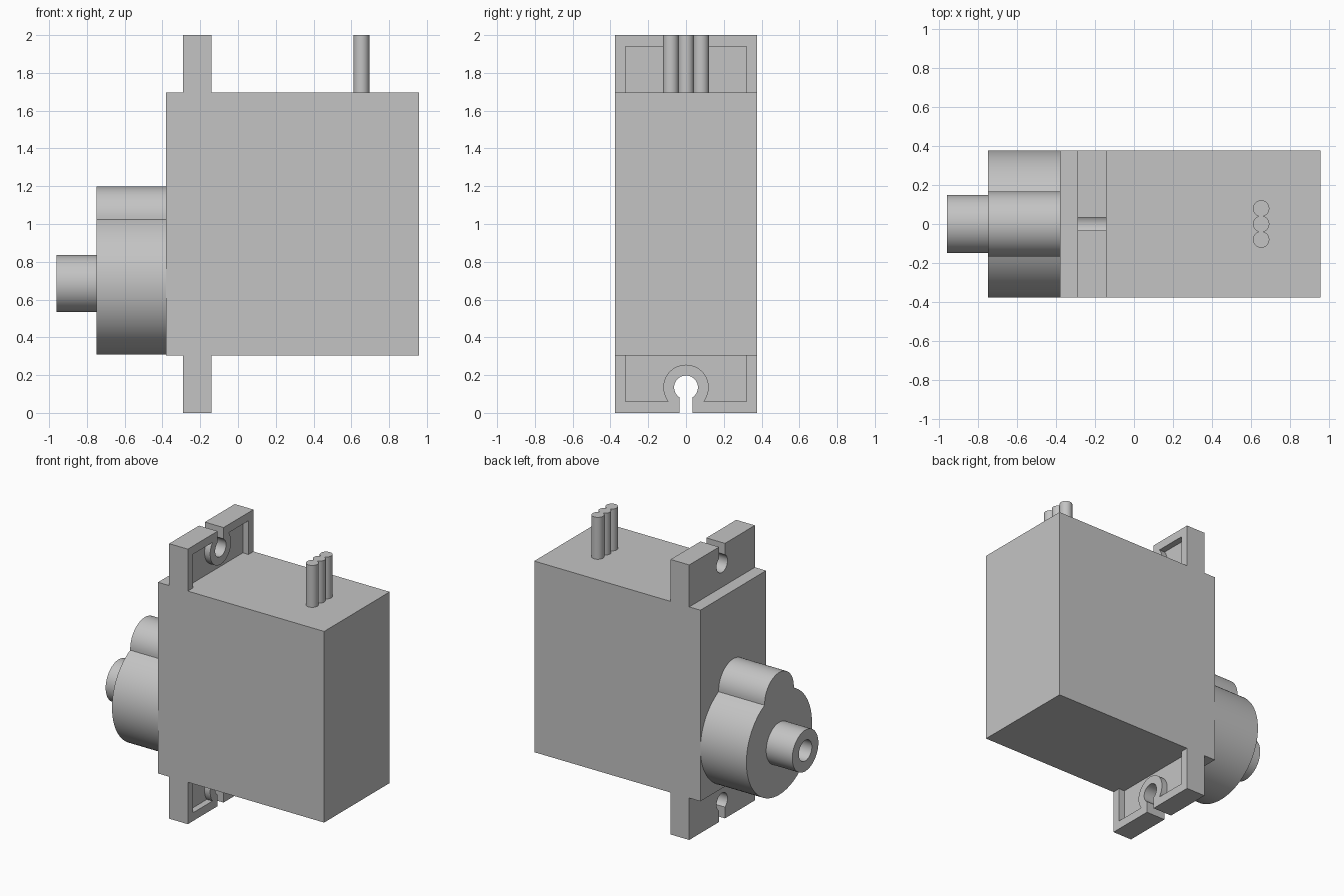
import bpy, bmesh
from math import sin, cos, asin, acos, pi, sqrt

old = bpy.data.objects.get("Cube")
if old:
    bpy.data.objects.remove(old, do_unlink=True)

grey = bpy.data.materials.new("light grey plastic")
grey.use_nodes = True
colour = (0.55, 0.55, 0.55, 1)
grey.diffuse_color = colour
grey.node_tree.nodes["Principled BSDF"].inputs["Base Color"].default_value = colour


def finish(name, bm):
    """Turn a bmesh into a coloured object."""
    bmesh.ops.recalc_face_normals(bm, faces=bm.faces)
    mesh = bpy.data.meshes.new(name)
    bm.to_mesh(mesh)
    bm.free()
    mesh.materials.append(grey)
    obj = bpy.data.objects.new(name, mesh)
    bpy.context.collection.objects.link(obj)
    return obj


def select_only(obj):
    bpy.ops.object.select_all(action='DESELECT')
    obj.select_set(True)
    bpy.context.view_layer.objects.active = obj


def smooth(obj):
    select_only(obj)
    bpy.ops.object.shade_smooth_by_angle(angle=pi / 6)


def prism(name, outline, lo, hi, axis="x"):
    """Extrude a closed outline: (y, z) along x, or (x, y) along z."""
    def place(p, d):
        return (d, p[0], p[1]) if axis == "x" else (p[0], p[1], d)
    bm = bmesh.new()
    face = bm.faces.new([bm.verts.new(place(p, lo)) for p in outline])
    out = bmesh.ops.extrude_face_region(bm, geom=[face])
    top = [v for v in out["geom"] if isinstance(v, bmesh.types.BMVert)]
    bmesh.ops.translate(bm, verts=top, vec=place((0, 0), hi - lo))
    return finish(name, bm)


def arc(centre, radius, start, end, steps):
    """Points on an arc; angles are measured clockwise from straight up."""
    angles = [start + (end - start) * i / steps for i in range(steps + 1)]
    return [(centre[0] + radius * sin(a), centre[1] + radius * cos(a)) for a in angles]


# Main body
HALF, LOW, HIGH = 0.377, 0.305, 1.695
prism("body", [(-HALF, LOW), (HALF, LOW), (HALF, HIGH), (-HALF, HIGH)], -0.38, 0.957)

# Mounting flanges: slotted plates with a recess around a raised screw boss
HOLE, SLOT, BOSS, HOLE_Z, RIM = 0.063, 0.034, 0.12, 0.135, 0.06
gap = asin(SLOT / HOLE)
keyhole = arc((0, HOLE_Z), HOLE, -pi + gap, pi - gap, 40)
plate = [(-HALF, LOW), (-HALF, 0), (-SLOT, 0), *keyhole, (SLOT, 0), (HALF, 0), (HALF, LOW)]
cut = acos((HOLE_Z - RIM) / BOSS)
boss = arc((0, HOLE_Z), BOSS, -pi + cut, pi - cut, 40)
recess = [(-0.32, 0.4), (-0.32, RIM), *boss, (0.32, RIM), (0.32, 0.4)]

for name, flip in (("lower_flange", False), ("upper_flange", True)):
    def side(points):
        return [(y, 2 - z) if flip else (y, z) for y, z in points]
    flange = prism(name, side(plate), -0.29, -0.14)
    cutter = prism(name + "_cutter", side(recess), -0.185, -0.1)
    cutter.hide_render = True
    mod = flange.modifiers.new("recess", 'BOOLEAN')
    mod.operation, mod.solver, mod.object = 'DIFFERENCE', 'EXACT', cutter
    select_only(flange)
    bpy.ops.object.modifier_apply(modifier=mod.name)
    bpy.data.objects.remove(cutter, do_unlink=True)
    smooth(flange)

# Gear housing: large round with a smaller round merged above it
R, r, z_big, z_small = HALF, 0.168, 0.685, 1.03
d = z_small - z_big
meet = (d * d + R * R - r * r) / (2 * d)
big, small = acos(meet / R), acos((meet - d) / r)
outline = arc((0, z_big), R, big, 2 * pi - big, 72) + arc((0, z_small), r, -small, small, 32)[1:-1]
smooth(prism("gear_housing", outline, -0.75, -0.38))

# Output shaft: hollow tube
bm = bmesh.new()
profile = [(-0.75, 0.15), (-0.96, 0.15), (-0.96, 0.075), (-0.75, 0.075)]
verts = [bm.verts.new((x, 0, z_big + rad)) for x, rad in profile]
edges = [bm.edges.new((a, b)) for a, b in zip(verts, verts[1:])]
bmesh.ops.spin(bm, geom=verts + edges, cent=(0, 0, z_big), axis=(1, 0, 0),
               angle=2 * pi, steps=56)
bmesh.ops.remove_doubles(bm, verts=bm.verts, dist=0.0005)
smooth(finish("output_shaft", bm))

# Three cable wires
for i, label in enumerate(("right", "middle", "left")):
    ring = arc((0.653, (i - 1) * 0.08), 0.042, 0, 2 * pi, 32)[:-1]
    smooth(prism("wire_" + label, ring, HIGH, 2.0, "z"))
